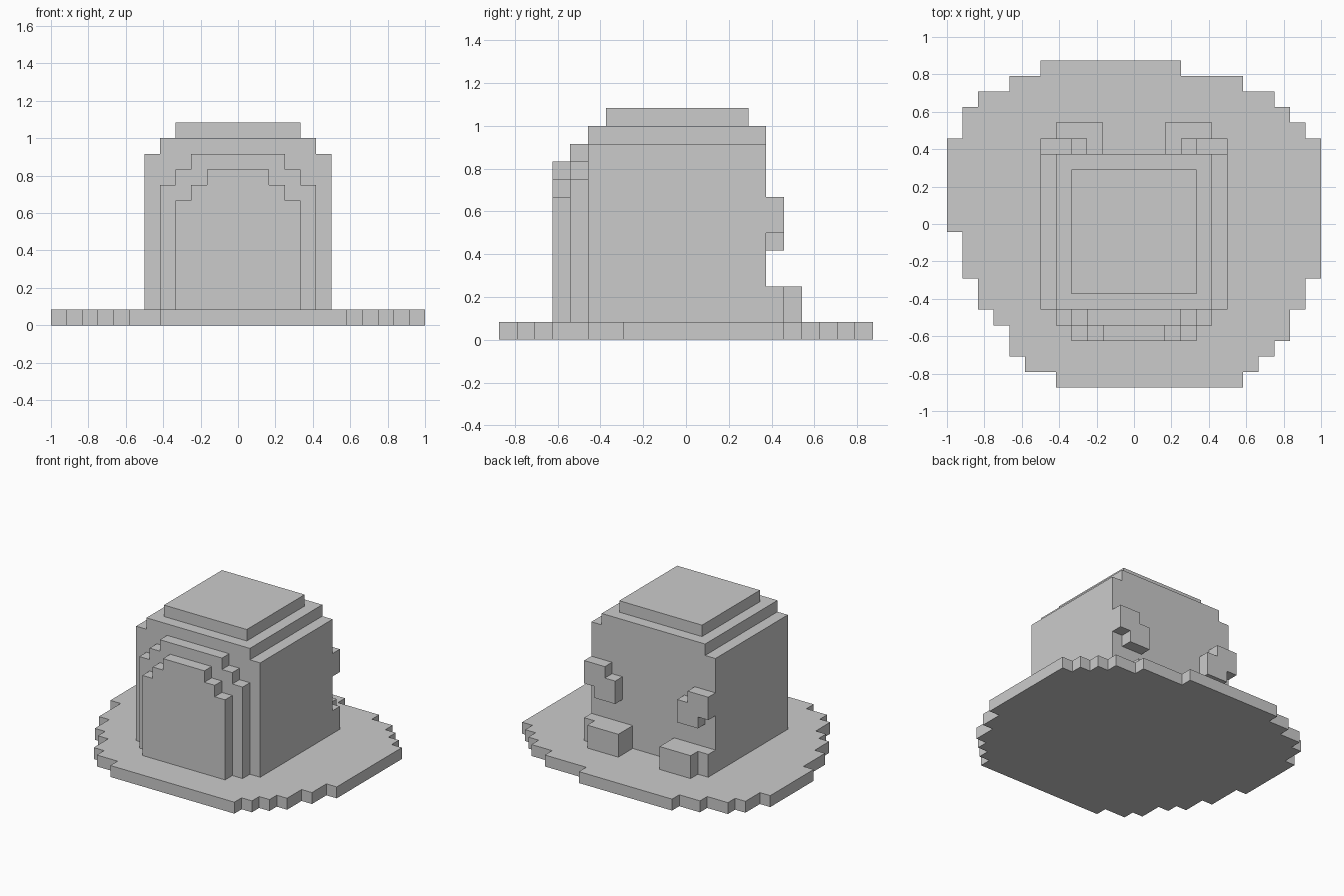
import bpy, bmesh
from mathutils import Vector

if "Cube" in bpy.data.objects:
    bpy.data.objects.remove(bpy.data.objects["Cube"])

U = 1 / 12  # one voxel


def prism(name, outline, start, end, axis):
    """Extrude a voxel-grid outline: axis 'z' takes (x, y), axis 'y' takes (x, z)."""
    def place(a, b, d):
        return Vector((a, b, d) if axis == 'z' else (a, d, b)) * U
    bm = bmesh.new()
    face = bm.faces.new([bm.verts.new(place(a, b, start)) for a, b in outline])
    geom = bmesh.ops.extrude_face_region(bm, geom=[face])['geom']
    shift = place(0, 0, end - start)
    bmesh.ops.translate(bm, vec=shift, verts=[v for v in geom if isinstance(v, bmesh.types.BMVert)])
    bmesh.ops.recalc_face_normals(bm, faces=bm.faces)
    mesh = bpy.data.meshes.new(name)
    bm.to_mesh(mesh)
    bm.free()
    obj = bpy.data.objects.new(name, mesh)
    bpy.context.collection.objects.link(obj)
    return obj


def box(name, x0, x1, y0, y1, z0, z1):
    return prism(name, [(x0, y0), (x1, y0), (x1, y1), (x0, y1)], z0, z1, 'z')


def stairs(steps, y):
    """Turn (x, y reached) pairs into a stepped edge starting at height y."""
    pts = []
    for x, y_end in steps:
        pts += [(x, y), (x, y_end)]
        y = y_end
    return pts


def mirrored(outline):
    return [(-a, b) for a, b in outline]


# Irregular round base slab: right edge going down, left edge going up
right = [(3, 9.5), (7, 8.5), (9, 7.5), (10, 6.5), (11, 5.5), (12, -3.5),
         (11, -5.5), (10, -7.5), (9, -8.5), (8, -9.5), (7, -10.5)]
left = [(-5, -9.5), (-7, -8.5), (-8, -6.5), (-9, -5.5), (-10, -3.5), (-11, -0.5),
        (-12, 5.5), (-11, 7.5), (-10, 8.5), (-8, 9.5), (-6, 10.5)]
prism("base", stairs(right, 10.5) + stairs(left, -10.5), 0, 1, 'z')

# Body with stepped roof
box("body", -6, 6, -5.5, 4.5, 1, 11)
box("body_upper", -5, 5, -5.5, 4.5, 11, 12)
box("body_cap", -4, 4, -4.5, 3.5, 12, 13)

# Two arched panels stacked on the front
for name, half, top, y in (("panel_inner", 5, 9, -5.5), ("panel_outer", 4, 8, -6.5)):
    side = stairs([(half, top), (half - 1, top + 1), (half - 2, top + 2)], 1)
    prism(name, side + mirrored(side)[::-1], y - 1, y, 'y')

# Stepped bumps and feet on the back, mirrored left and right
bump = [(3, 5), (5, 5), (5, 6), (6, 6), (6, 8), (4, 8), (4, 7), (3, 7)]
foot = [(2, 4.5), (6, 4.5), (6, 5.5), (5, 5.5), (5, 6.5), (2, 6.5)]
for tag, flip in (("right", list), ("left", mirrored)):
    prism("bump_" + tag, flip(bump), 4.5, 5.5, 'y')
    prism("foot_" + tag, flip(foot), 1, 3, 'z')
